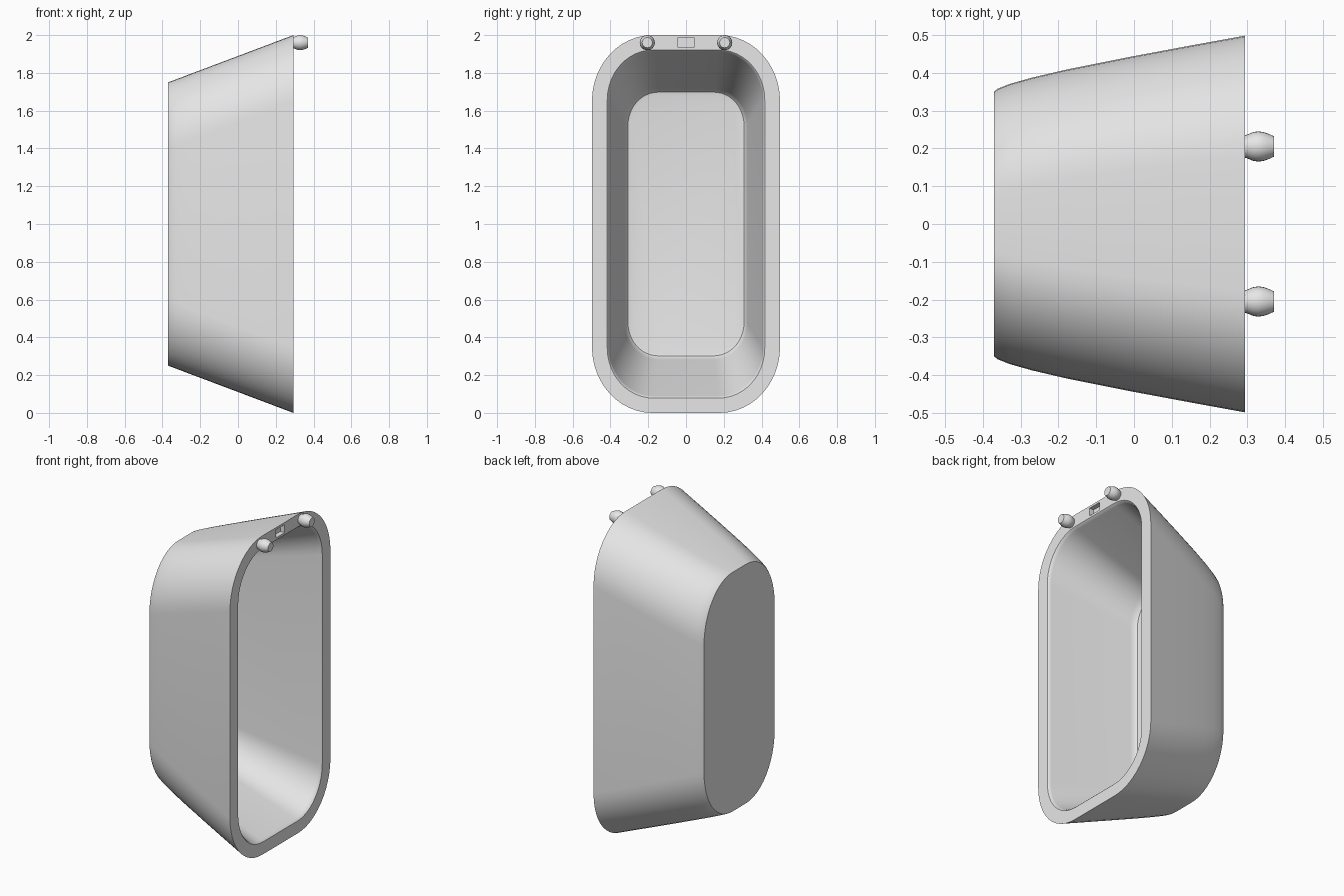
import bpy, bmesh, math

default = bpy.data.objects.get("Cube")
if default:
    bpy.data.objects.remove(default, do_unlink=True)

enamel = bpy.data.materials.new("grey enamel")
enamel.use_nodes = True
grey = (0.8, 0.8, 0.8, 1)
enamel.diffuse_color = grey
enamel.node_tree.nodes["Principled BSDF"].inputs["Base Color"].default_value = grey


def rounded_ring(x, half_y, half_z, ry, rz, steps=12):
    """Rounded rectangle in the y-z plane, centred on z = 1."""
    points = []
    for quarter, (sy, sz) in enumerate([(1, 1), (-1, 1), (-1, -1), (1, -1)]):
        for i in range(steps + 1):
            a = math.pi / 2 * (quarter + i / steps)
            points.append((x, sy * (half_y - ry) + ry * math.cos(a),
                           1 + sz * (half_z - rz) + rz * math.sin(a)))
    return points


def loft(name, rings):
    """Skin a stack of rings and close both ends."""
    bm = bmesh.new()
    loops = [[bm.verts.new(p) for p in ring] for ring in rings]
    for a, b in zip(loops, loops[1:]):
        for i in range(len(a)):
            j = (i + 1) % len(a)
            bm.faces.new((a[i], a[j], b[j], b[i]))
    bm.faces.new(loops[0])
    bm.faces.new(loops[-1])
    bmesh.ops.recalc_face_normals(bm, faces=bm.faces)
    mesh = bpy.data.meshes.new(name)
    bm.to_mesh(mesh)
    bm.free()
    mesh.materials.append(enamel)
    obj = bpy.data.objects.new(name, mesh)
    bpy.context.collection.objects.link(obj)
    return obj


def smooth(obj, degrees):
    bpy.ops.object.select_all(action="DESELECT")
    obj.select_set(True)
    bpy.context.view_layer.objects.active = obj
    bpy.ops.object.shade_smooth_by_angle(angle=math.radians(degrees))


# Tub: outer skin from base to rim, then inner skin from rim to floor
BASE, RIM = -0.37, 0.293
outer = []
for x, half_y in [(BASE, 0.35), (-0.36, 0.358), (-0.33, 0.37), (-0.27, 0.387),
                  (-0.18, 0.408), (0, 0.444), (0.15, 0.472), (RIM, 0.498)]:
    t = (x - BASE) / (RIM - BASE)
    outer.append(rounded_ring(x, half_y, 0.75 + 0.25 * t, 0.28 + 0.04 * t, 0.35))
inner = [
    rounded_ring(RIM, 0.417, 0.922, 0.245, 0.265),
    rounded_ring(RIM - 0.006, 0.411, 0.916, 0.24, 0.26),
    rounded_ring(RIM - 0.02, 0.408, 0.91, 0.24, 0.26),
    rounded_ring(-0.245, 0.324, 0.718, 0.175, 0.19),
    rounded_ring(-0.27, 0.317, 0.708, 0.17, 0.185),
    rounded_ring(-0.282, 0.307, 0.698, 0.16, 0.175),
    rounded_ring(-0.285, 0.293, 0.684, 0.15, 0.165),
]
tub = loft("tub", outer + inner)

# Overflow slot sunk into the rim
bpy.ops.mesh.primitive_cube_add(size=1, location=(RIM, 0, 1.961))
cutter = bpy.context.object
cutter.name = "slot_cutter"
cutter.scale = (0.06, 0.088, 0.05)
cutter.hide_render = True
cutter.data.materials.append(enamel)
slot = tub.modifiers.new("overflow_slot", "BOOLEAN")
slot.operation = "DIFFERENCE"
slot.solver = "EXACT"
slot.object = cutter
bpy.ops.object.select_all(action="DESELECT")
tub.select_set(True)
bpy.context.view_layer.objects.active = tub
bpy.ops.object.modifier_apply(modifier=slot.name)
bpy.data.objects.remove(cutter, do_unlink=True)
smooth(tub, 35)

# Pair of tap knobs: turned profile along x
profile = [(-0.005, 0.028), (0.008, 0.032), (0.022, 0.038), (0.036, 0.04),
           (0.05, 0.038), (0.064, 0.033), (0.077, 0.027)]
for side, y in (("left", 0.205), ("right", -0.205)):
    rings = [[(RIM + dx, y + r * math.cos(math.tau * i / 24),
               1.96 + r * math.sin(math.tau * i / 24)) for i in range(24)]
             for dx, r in profile]
    smooth(loft("tap_knob_" + side, rings), 35)
